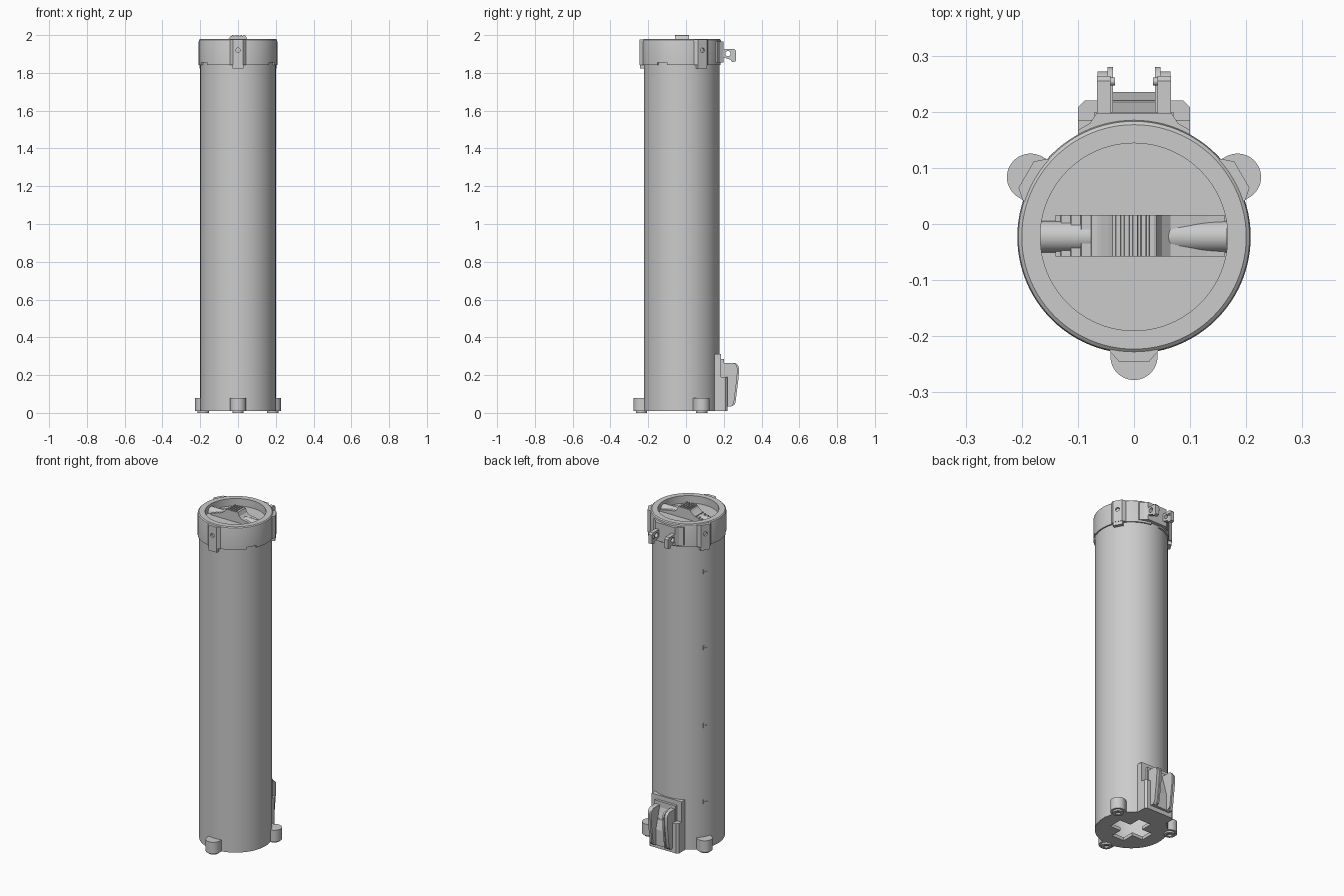
import bpy, bmesh
from math import sin, cos, pi, radians
from mathutils import Vector

if "Cube" in bpy.data.objects:
    bpy.data.objects.remove(bpy.data.objects["Cube"])

CY = -0.023                 # tube axis sits slightly in front of the origin
THIRDS = (270, 30, 150)     # directions of the three lugs / latches


def finish(bm, name, loc=(0, 0, 0), turn=0):
    bmesh.ops.remove_doubles(bm, verts=bm.verts, dist=1e-5)
    bmesh.ops.recalc_face_normals(bm, faces=bm.faces)
    mesh = bpy.data.meshes.new(name)
    bm.to_mesh(mesh)
    bm.free()
    ob = bpy.data.objects.new(name, mesh)
    bpy.context.collection.objects.link(ob)
    ob.location = loc
    ob.rotation_euler.z = radians(turn)
    return ob


def activate(ob):
    bpy.ops.object.select_all(action='DESELECT')
    ob.select_set(True)
    bpy.context.view_layer.objects.active = ob


def smooth(ob):
    activate(ob)
    bpy.ops.object.shade_smooth_by_angle(angle=radians(30))
    return ob


def prism(name, pts, axis, a, b, loc=(0, 0, 0), turn=0):
    """Extrude a 2D outline along an axis from a to b."""
    place = {'x': lambda u, v: (a, u, v), 'y': lambda u, v: (u, a, v), 'z': lambda u, v: (u, v, a)}[axis]
    bm = bmesh.new()
    face = bm.faces.new([bm.verts.new(place(u, v)) for u, v in pts])
    ext = bmesh.ops.extrude_face_region(bm, geom=[face])
    move = Vector([(b - a) * (axis == k) for k in 'xyz'])
    bmesh.ops.translate(bm, vec=move, verts=[g for g in ext['geom'] if isinstance(g, bmesh.types.BMVert)])
    return finish(bm, name, loc, turn)


def box(name, x0, x1, y0, y1, z0, z1, loc=(0, 0, 0), turn=0):
    return prism(name, [(x0, y0), (x1, y0), (x1, y1), (x0, y1)], 'z', z0, z1, loc, turn)


def lathe(name, prof, loc=(0, CY, 0), turn=0, n=96, start=0, sweep=360):
    """Spin a closed (r, z) section; a partial sweep gets end faces."""
    bm = bmesh.new()
    count = n if sweep == 360 else n + 1
    rings = []
    for i in range(count):
        t = radians(start + sweep * i / n)
        rings.append([bm.verts.new((r * cos(t), r * sin(t), z)) for r, z in prof])
    m = len(prof)
    for i in range(n):
        p, q = rings[i], rings[(i + 1) % count]
        for j in range(m):
            bm.faces.new((p[j], q[j], q[(j + 1) % m], p[(j + 1) % m]))
    if sweep != 360:
        bm.faces.new(rings[0])
        bm.faces.new(rings[-1])
    return smooth(finish(bm, name, loc, turn))


def circle(u, v, r, n=32, a0=0, a1=360):
    return [(u + r * cos(radians(a0 + (a1 - a0) * i / n)), v + r * sin(radians(a0 + (a1 - a0) * i / n)))
            for i in range(n if a1 - a0 == 360 else n + 1)]


def cut(ob, tool):
    mod = ob.modifiers.new('cut', 'BOOLEAN')
    mod.operation, mod.solver, mod.object = 'DIFFERENCE', 'EXACT', tool
    tool.hide_render = True
    activate(ob)
    bpy.ops.object.modifier_apply(modifier=mod.name)
    bpy.data.objects.remove(tool)


AXIS = (0, CY, 0)

# hollow tube and floor with a cross-shaped opening
lathe('tube', [(0.186, 0.012), (0.2, 0.012), (0.2, 1.93), (0.186, 1.93)])
floor = prism('tube_floor', circle(0, 0, 0.1995, 96), 'z', 0.01, 0.03, AXIS)
s, l = 0.042, 0.115
cross = [(s, s), (l, s), (l, -s), (s, -s), (s, -l), (-s, -l), (-s, -s), (-l, -s), (-l, s), (-s, s), (-s, l), (s, l)]
cut(floor, prism('cross_cutter', cross[::-1], 'z', -0.1, 0.1, AXIS))

# three foot lugs with ring pads
for i, a in enumerate(THIRDS):
    outline = [(0.19, -0.042)] + circle(0.213, 0, 0.042, 24, -90, 90) + [(0.19, 0.042)]
    smooth(prism(f'foot_lug_{i}', outline, 'z', 0.01, 0.08, AXIS, a))
    t = radians(a)
    lathe(f'foot_pad_{i}', [(0.014, 0), (0.03, 0), (0.03, 0.015), (0.014, 0.015)],
          (0.213 * cos(t), CY + 0.213 * sin(t), 0), n=32)

# small clips in a row down the left rear of the tube
for i, z in enumerate((0.28, 0.74, 1.21, 1.67)):
    box(f'tube_clip_{i}', 0.195, 0.204, -0.012, 0.012, z, z + 0.012, AXIS, 152)
    box(f'tube_clip_stem_{i}', 0.195, 0.204, -0.012, -0.006, z + 0.012, z + 0.026, AXIS, 152)

# cap ring with rounded rim, recessed lid and notched lower lip
lathe('cap_ring', [(0.198, 1.855), (0.208, 1.855), (0.208, 1.966), (0.206, 1.975), (0.2, 1.98),
                   (0.167, 1.98), (0.167, 1.92), (0.198, 1.92)])
prism('lid_disc', circle(0, 0, 0.168, 96), 'z', 1.915, 1.935, AXIS)
for i, a in enumerate((90, 210, 330)):
    lathe(f'cap_lip_{i}', [(0.198, 1.843), (0.208, 1.843), (0.208, 1.856), (0.198, 1.856)],
          n=28, start=a + 8, sweep=104)

# three latch bosses on the cap, each with a blind hole and a lower tongue
for i, a in enumerate(THIRDS):
    boss = prism(f'latch_boss_{i}', [(0.198, -0.045), (0.205, -0.042), (0.222, -0.027),
                                     (0.222, 0.027), (0.205, 0.042), (0.198, 0.045)],
                 'z', 1.843, 1.976, AXIS, a)
    cut(boss, prism('hole_cutter', circle(0, 1.92, 0.012, 20), 'x', 0.21, 0.25, AXIS, a))
    box(f'latch_tongue_{i}', 0.198, 0.22, -0.028, 0.028, 1.822, 1.845, AXIS, a)

# turning handle: ridged wave profile with an axle at each end
top = [(0.162, 1.945), (0.13, 1.95), (0.10, 1.957), (0.065, 1.962), (0.05, 1.975), (0.04, 1.998)]
for k in range(5):
    x = 0.036 - 0.015 * k
    top += [(x, 2.0), (x - 0.008, 2.0), (x - 0.009, 1.995), (x - 0.014, 1.995)]
top += [(-0.045, 1.985), (-0.06, 1.972)]
for k in range(4):
    x = -0.066 - 0.018 * k
    z = 1.968 - 0.006 * k
    top += [(x, z), (x - 0.01, z), (x - 0.011, z - 0.006)]
prism('lid_handle', [(-0.14, 1.925), (0.162, 1.925)] + top + [(-0.14, 1.945)], 'y', -0.058, 0.016)
smooth(prism('handle_axle', circle(-0.0225, 1.937, 0.028), 'x', -0.168, 0.166))

# rear hinge on the cap: flared base, two pierced ears, inner pins
prism('hinge_base', [(-0.1, 0.155), (-0.1, 0.167), (-0.078, 0.18), (-0.066, 0.198), (0.066, 0.198),
                     (0.078, 0.18), (0.1, 0.167), (0.1, 0.155)], 'z', 1.855, 1.965)
for side, sgn in (('left', -1), ('right', 1)):
    ear = prism(f'hinge_ear_{side}', [(0.19, 1.885), (0.235, 1.87), (0.245, 1.857), (0.264, 1.862),
                                      (0.264, 1.917), (0.255, 1.927), (0.19, 1.927)],
                'x', sgn * 0.042, sgn * 0.066)
    cut(ear, prism('ear_cutter', circle(0.222, 1.902, 0.014, 24), 'x', -0.2, 0.2))
    smooth(prism(f'hinge_pin_{side}', circle(0.254, 1.9, 0.007, 16), 'x', sgn * 0.034, sgn * 0.046))

# lower bracket: back plate, chamfered base, step
box('bracket_plate', -0.1, 0.1, 0.145, 0.185, 0.01, 0.312)
box('bracket_step', -0.07, 0.07, 0.15, 0.2, 0.01, 0.285)
prism('bracket_base', [(-0.1, 0.145), (-0.1, 0.208), (-0.088, 0.22), (0.088, 0.22), (0.1, 0.208), (0.1, 0.145)],
      'z', 0.01, 0.19)

# bracket arms: a thick curved arm with a thin inner cheek on each side
for side, sgn in (('left', -1), ('right', 1)):
    for part, x0, x1, d in (('arm', 0.044, 0.065, 0.008), ('cheek', 0.037, 0.047, 0.0)):
        corner = [(y - d, z) for y, z in circle(0.25, 0.235, 0.03, 8, 90, 0)]
        outline = [(0.19, 0.035), (0.19, 0.265)] + corner + [
            (0.279 - d, 0.19), (0.262 - d, 0.055), (0.256 - d, 0.042), (0.24, 0.035)]
        smooth(prism(f'bracket_{part}_{side}', outline, 'x', sgn * x0, sgn * x1))
prism('bracket_ramp', [(0.195, 0.035), (0.235, 0.035), (0.235, 0.13), (0.2, 0.25), (0.195, 0.25)], 'x', -0.037, 0.037)
